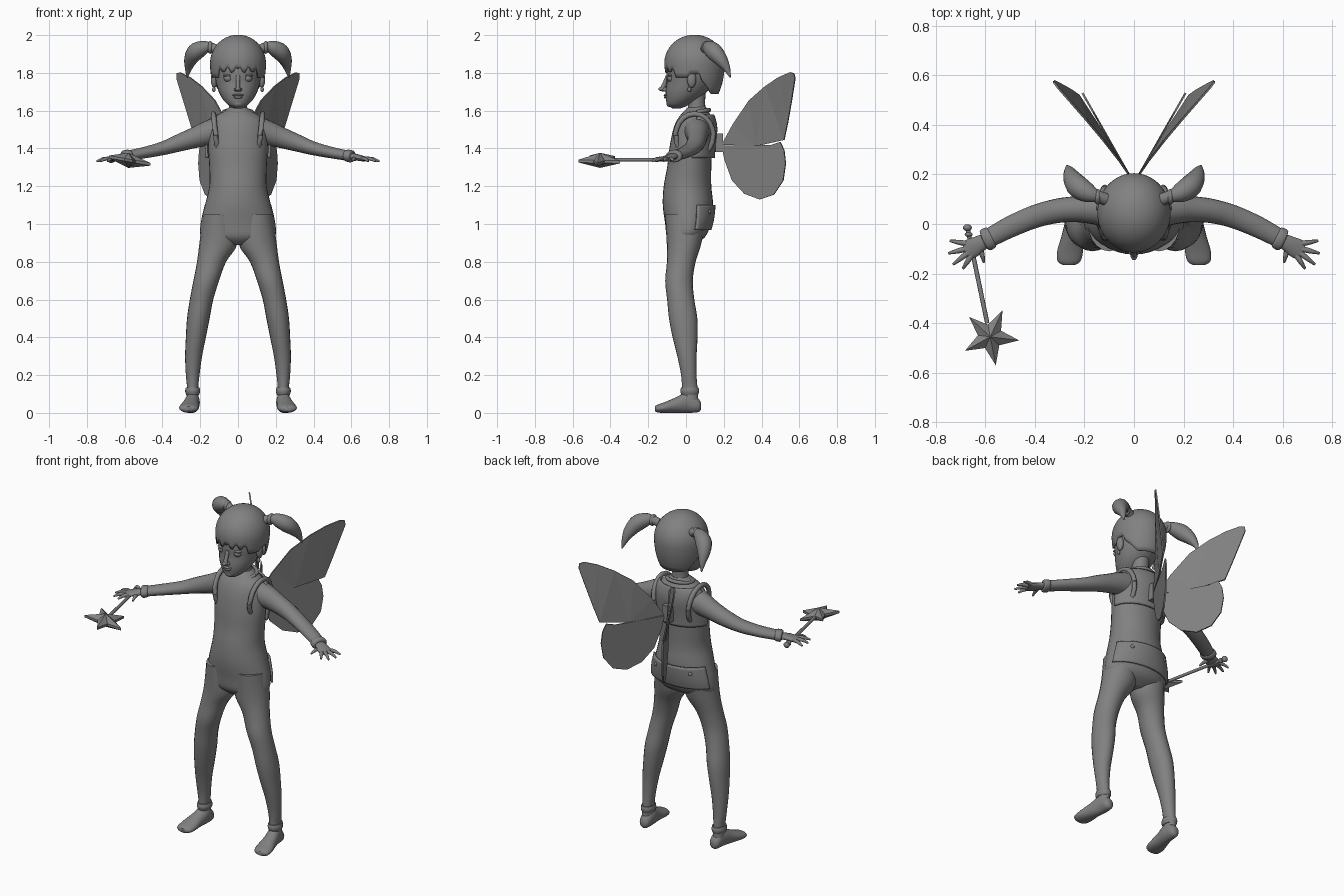
import bpy, bmesh, math
from mathutils import Vector

if "Cube" in bpy.data.objects:
    bpy.data.objects.remove(bpy.data.objects["Cube"])

grey = bpy.data.materials.new("plain grey")
grey.use_nodes = True
tone = (0.22, 0.22, 0.22, 1)
grey.diffuse_color = tone
for node in grey.node_tree.nodes:
    if node.type == "BSDF_PRINCIPLED":
        node.inputs["Base Color"].default_value = tone


def finish(name, bm, mirror=False, thickness=0, smooth=True):
    """Turn a bmesh into a shaded object with its modifiers."""
    bmesh.ops.recalc_face_normals(bm, faces=bm.faces)
    mesh = bpy.data.meshes.new(name)
    bm.to_mesh(mesh)
    bm.free()
    mesh.materials.append(grey)
    obj = bpy.data.objects.new(name, mesh)
    bpy.context.collection.objects.link(obj)
    if smooth:
        bpy.ops.object.select_all(action="DESELECT")
        obj.select_set(True)
        bpy.context.view_layer.objects.active = obj
        bpy.ops.object.shade_smooth_by_angle(angle=math.radians(50))
    if thickness:
        shell = obj.modifiers.new("shell", "SOLIDIFY")
        shell.thickness = thickness
        shell.offset = 0
    if mirror:
        obj.modifiers.new("mirror", "MIRROR")
    return obj


def refine(rings, steps=4):
    """Smoothly interpolate rings of (x, y, z, radius a, radius b)."""
    out = []
    for i in range(len(rings) - 1):
        p = [Vector(rings[min(max(i + k, 0), len(rings) - 1)]) for k in (-1, 0, 1, 2)]
        for s in range(steps):
            t = s / steps
            m0, m1 = (p[2] - p[0]) / 2, (p[3] - p[1]) / 2
            h = t * t * (3 - 2 * t)
            out.append(p[1] * (1 - h) + p[2] * h
                       + m0 * (t * (1 - t) ** 2) - m1 * (t * t * (1 - t)))
    return out + [Vector(rings[-1])]


def skin(bm, rows, closed):
    """Bridge rows of points with quads."""
    grid = [[bm.verts.new(p) for p in row] for row in rows]
    n = len(grid[0])
    for low, high in zip(grid, grid[1:]):
        for j in range(n if closed else n - 1):
            k = (j + 1) % n
            bm.faces.new((low[j], low[k], high[k], high[j]))
    return grid


def loft(name, rings, frame="z", sides=20, mirror=False, steps=4):
    """Skin elliptical rings, fixed upright or turned along their path."""
    rings = refine(rings, steps)
    centres = [Vector(r[:3]) for r in rings]
    rows = []
    for i, r in enumerate(rings):
        u, v = Vector((1, 0, 0)), Vector((0, 1, 0))
        if frame == "y":
            v = Vector((0, 0, 1))
        elif frame != "z":
            ref = Vector((0, 1, 0)) if frame == "bend" else Vector((0, 0, 1))
            t = centres[min(i + 1, len(rings) - 1)] - centres[max(i - 1, 0)]
            u = t.cross(ref).normalized()
            v = u.cross(t).normalized()
        angles = [math.tau * j / sides for j in range(sides)]
        rows.append([centres[i] + u * r[3] * math.cos(a) + v * r[4] * math.sin(a)
                     for a in angles])
    bm = bmesh.new()
    grid = skin(bm, rows, True)
    bm.faces.new(grid[0])
    bm.faces.new(grid[-1])
    return finish(name, bm, mirror)


def upright(table):
    return [(0, cy, z, rx, ry) for z, cy, rx, ry in table]


def ball(name, centre, size, mirror=False):
    bm = bmesh.new()
    bmesh.ops.create_uvsphere(bm, u_segments=16, v_segments=10, radius=1)
    for v in bm.verts:
        v.co = Vector(centre) + Vector(a * b for a, b in zip(v.co, size))
    return finish(name, bm, mirror)


def patch(name, rings, low, high, start, end, lift):
    """Cloth panel lying over part of a loft."""
    rows = []
    for x, y, z, a, b in refine(rings, 8):
        if low <= z <= high:
            angles = [math.radians(start + (end - start) * j / 24) for j in range(25)]
            rows.append([(x + (a + lift) * math.cos(t), y + (b + lift) * math.sin(t), z)
                         for t in angles])
    bm = bmesh.new()
    skin(bm, rows, False)
    return finish(name, bm, thickness=0.012)


# Body suit
torso = upright([(.89, -.01, .08, .05), (.93, 0, .19, .1), (1, .01, .198, .12),
                 (1.1, .01, .175, .133), (1.2, .008, .152, .126), (1.3, .017, .152, .117),
                 (1.4, .025, .157, .113), (1.5, .04, .152, .108), (1.56, .048, .13, .09),
                 (1.6, .055, .07, .062), (1.62, .06, .046, .046)])
loft("torso", torso, sides=32)
loft("legs", [(.1, 0, 1.05, .085, .11), (.103, -.01, .9, .101, .092),
              (.14, -.025, .8, .077, .076), (.168, -.037, .7, .068, .073),
              (.193, -.028, .6, .062, .072), (.21, -.015, .5, .06, .075),
              (.223, -.005, .4, .053, .066), (.235, .005, .3, .045, .051),
              (.24, .015, .2, .036, .041), (.24, .02, .13, .03, .041),
              (.242, .025, .04, .033, .042)], mirror=True)
loft("feet", [(.238, .08, .035, .012, .015), (.238, .065, .04, .03, .036),
              (.24, .01, .055, .038, .055), (.25, -.05, .042, .043, .042),
              (.258, -.11, .029, .052, .029), (.262, -.15, .023, .046, .021),
              (.262, -.165, .022, .025, .012)], frame="y", mirror=True)
loft("trouser_cuffs", [(.24, .02, .135, .036, .046), (.24, .02, .115, .04, .05),
                       (.24, .02, .095, .034, .044)], mirror=True)

# Vest, straps, collar and rear flap
patch("vest_back", torso, 1.34, 1.58, 5, 175, .012)
patch("rear_flap", torso, .965, 1.11, 20, 160, .007)
ball("flap_buttons", (.115, .122, 1.065), (.012, .012, .012), mirror=True)
loop = [math.tau * i / 20 for i in range(21)]
loft("armhole_straps", [(.118 + .012 * math.sin(t), .045 + .1 * math.cos(t),
                         1.47 + .113 * math.sin(t), .014, .014) for t in loop],
     frame="bend_free", sides=8, mirror=True, steps=1)
loft("collar", [(.075 * math.cos(t), .055 + .068 * math.sin(t),
                 1.592 + .012 * math.sin(t), .011, .011) for t in loop],
     frame="path", sides=8, steps=2)

# Arms and hands
loft("arms", [(.08, .055, 1.5, .075, .078), (.16, .06, 1.48, .062, .066),
              (.23, .06, 1.457, .053, .055), (.31, .053, 1.43, .049, .046),
              (.4, .03, 1.4, .046, .036), (.5, -.012, 1.377, .043, .03),
              (.59, -.06, 1.36, .038, .027)], frame="path", mirror=True)
loft("sleeve_cuffs", [(.57, -.05, 1.363, .036, .026), (.58, -.055, 1.362, .045, .032),
                      (.6, -.066, 1.358, .045, .032), (.606, -.069, 1.357, .034, .022)],
     frame="path", mirror=True)
loft("palms", [(.585, -.058, 1.36, .026, .018), (.62, -.078, 1.355, .033, .017),
               (.655, -.098, 1.347, .04, .015), (.68, -.11, 1.343, .036, .011)],
     frame="path", sides=14, mirror=True)
for finger, root, tip in (("index", (.655, -.125), (.69, -.18)),
                          ("middle", (.668, -.115), (.73, -.163)),
                          ("ring", (.675, -.1), (.748, -.118)),
                          ("little", (.67, -.08), (.742, -.068)),
                          ("thumb", (.62, -.095), (.605, -.155))):
    middle = [(a + b) / 2 for a, b in zip(root, tip)]
    loft(finger + "_fingers", [(*root, 1.345, .012, .011), (*middle, 1.345, .01, .01),
                               (*tip, 1.332, .005, .005)],
         frame="path", sides=10, mirror=True)

# Head and face
loft("neck", upright([(1.58, .06, .055, .052), (1.64, .055, .047, .046),
                      (1.74, .05, .055, .06)]))
loft("head", upright([(1.612, -.05, .022, .022), (1.63, -.042, .052, .056),
                      (1.66, -.02, .08, .086), (1.7, .002, .102, .11),
                      (1.75, .022, .117, .125), (1.8, .03, .125, .134),
                      (1.87, .04, .125, .135), (1.94, .04, .08, .09)]), sides=28)
ball("eyes", (.052, -.08, 1.772), (.024, .02, .02), mirror=True)
ball("eyelids", (.052, -.082, 1.786), (.028, .017, .008), mirror=True)
ball("nose_tip", (0, -.122, 1.715), (.015, .024, .013))
ball("nostrils", (.012, -.112, 1.711), (.01, .014, .009), mirror=True)
loft("nose_bridge", [(0, -.1, 1.785, .011, .008), (0, -.111, 1.75, .011, .012),
                     (0, -.125, 1.717, .012, .015)], sides=12)
ball("upper_lip", (0, -.103, 1.682), (.03, .015, .007))
ball("lower_lip", (0, -.102, 1.671), (.024, .015, .008))
ball("chin", (0, -.082, 1.638), (.03, .022, .02))
ball("ears", (.126, .03, 1.765), (.018, .024, .045), mirror=True)
ball("ear_lobes", (.128, .018, 1.712), (.009, .01, .014), mirror=True)


# Hair cap with a ragged fringe, cut higher around the ears
def hair_edge(turn):
    if turn < 50:
        return 1.815 + .012 * math.sin(turn * .35) + .006 * math.cos(turn)
    if turn < 78:
        return 1.775
    if turn < 105:
        return 1.795
    return max(1.69, 1.76 - (turn - 105) * .0025)


bm = bmesh.new()
rows = []
for i in range(1, 19):
    row = []
    for j in range(72):
        turn = abs(j * 5 - 180)
        drop = hair_edge(turn) - 1.85
        phi = math.acos(drop / .26) * i / 18
        rise = .147 if math.cos(phi) > 0 else .26
        spread = math.sin(phi)
        a = math.radians(j * 5 + 90)
        row.append((.143 * spread * math.cos(a), .045 + .155 * spread * math.sin(a),
                    1.85 + rise * math.cos(phi)))
    rows.append(row)
crown = skin(bm, rows, True)[0]
bm.faces.new(crown)
finish("hair_cap", bm, thickness=.01)
loft("pigtails", [(.115, .1, 1.925, .025, .025), (.15, .112, 1.937, .026, .026),
                  (.185, .125, 1.932, .039, .039), (.225, .15, 1.91, .046, .046),
                  (.25, .185, 1.87, .036, .036), (.262, .215, 1.825, .02, .02),
                  (.27, .235, 1.775, .003, .003)], frame="bend", sides=14, mirror=True)
ball("hair_ties", (.147, .11, 1.935), (.016, .032, .034), mirror=True)


# Wings swept back from a clip on the vest
def wing(name, outline, sweep):
    bm = bmesh.new()
    bm.faces.new([bm.verts.new((.015 + (y - .19) * sweep(z), y, z)) for y, z in outline])
    bmesh.ops.triangulate(bm, faces=bm.faces)
    finish(name, bm, mirror=True, thickness=.008, smooth=False)


wing("upper_wings", [(.19, 1.42), (.25, 1.53), (.335, 1.655), (.42, 1.73), (.49, 1.777),
                     (.55, 1.803), (.572, 1.797), (.578, 1.77), (.56, 1.655),
                     (.54, 1.54), (.52, 1.445), (.37, 1.412)],
     lambda z: .81 + (z - 1.8) * .5)
wing("lower_wings", [(.19, 1.415), (.37, 1.41), (.45, 1.418), (.5, 1.435), (.52, 1.39),
                     (.528, 1.32), (.515, 1.23), (.465, 1.155), (.39, 1.13), (.31, 1.16),
                     (.245, 1.23), (.205, 1.34)],
     lambda z: .57)
bm = bmesh.new()
bmesh.ops.create_cube(bm, size=1)
for v in bm.verts:
    v.co = Vector((v.co.x * .05, .175 + v.co.y * .04, 1.43 + v.co.z * .1))
finish("wing_clip", bm, smooth=False)

# Star wand held in the right hand
loft("wand_rod", [(-.672, -.015, 1.34, .009, .009), (-.592, -.4, 1.34, .009, .009)],
     frame="path", sides=10)
ball("wand_knob", (-.672, -.015, 1.34), (.018, .014, .018))
ball("wand_collar", (-.667, -.042, 1.34), (.016, .01, .016))
bm = bmesh.new()
rims = []
for side in (-1, 1):
    rim = []
    for k in range(10):
        reach = .05 if k % 2 else .117
        a = math.radians(36 * k - 7)
        x = reach * math.cos(a)
        rim.append(bm.verts.new((x - .58, reach * math.sin(a) - .455,
                                 1.337 - .18 * x + side * .007)))
    apex = bm.verts.new((-.58, -.455, 1.337 + side * .04))
    for k in range(10):
        bm.faces.new((rim[k], rim[(k + 1) % 10], apex))
    rims.append(rim)
for k in range(10):
    n = (k + 1) % 10
    bm.faces.new((rims[0][k], rims[0][n], rims[1][n], rims[1][k]))
finish("wand_star", bm, smooth=False)
